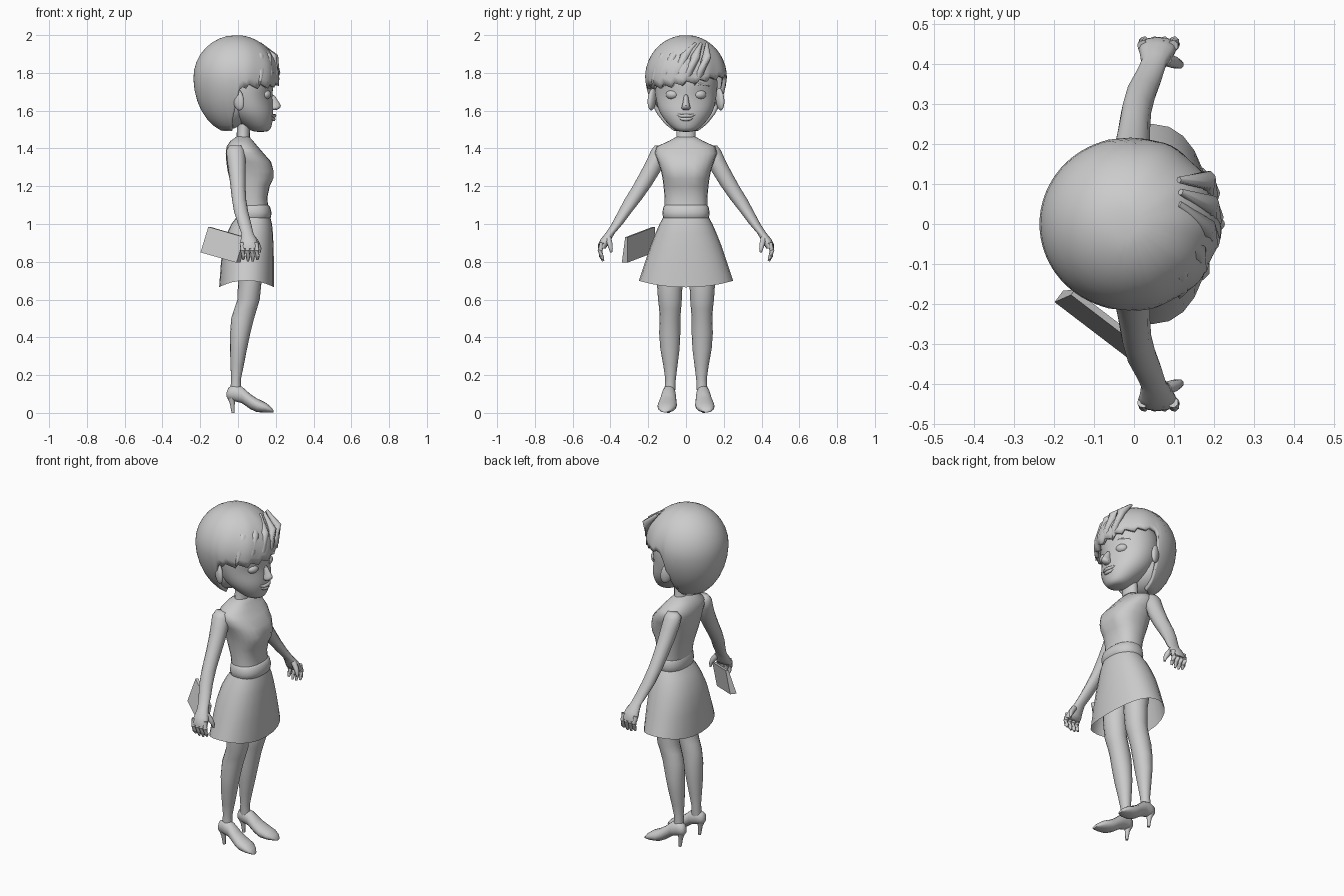
import bpy, bmesh, math
from mathutils import Vector, Matrix

cube = bpy.data.objects.get("Cube")
if cube:
    bpy.data.objects.remove(cube)

grey = bpy.data.materials.new("plain grey")
grey.use_nodes = True
grey.diffuse_color = (0.6, 0.6, 0.6, 1)
grey.node_tree.nodes["Principled BSDF"].inputs["Base Color"].default_value = (0.6, 0.6, 0.6, 1)


def finish(name, bm, angle=60, subsurf=0, thick=0):
    bmesh.ops.recalc_face_normals(bm, faces=bm.faces)
    mesh = bpy.data.meshes.new(name)
    bm.to_mesh(mesh)
    bm.free()
    mesh.materials.append(grey)
    ob = bpy.data.objects.new(name, mesh)
    bpy.context.collection.objects.link(ob)
    if thick:
        ob.modifiers.new("Thickness", 'SOLIDIFY').thickness = thick
    if subsurf:
        mod = ob.modifiers.new("Smooth", 'SUBSURF')
        mod.levels = mod.render_levels = subsurf
    bpy.ops.object.select_all(action='DESELECT')
    ob.select_set(True)
    bpy.context.view_layer.objects.active = ob
    bpy.ops.object.shade_smooth_by_angle(angle=math.radians(angle))
    return ob


def spow(v, p):
    return math.copysign(abs(v) ** p, v)


def bridge(bm, rings, caps=True):
    n = len(rings[0])
    for a, b in zip(rings, rings[1:]):
        for i in range(n):
            j = (i + 1) % n
            bm.faces.new((a[i], a[j], b[j], b[i]))
    if caps:
        bm.faces.new(rings[0])
        bm.faces.new(rings[-1])


def loft(name, sections, n=16, axis='z', side=1, power=1.0, caps=True, shift=None, **kw):
    """Sections are (level, low a, high a, low b, high b) across the axis."""
    bm = bmesh.new()
    rings = []
    for k, (h, a0, a1, b0, b1) in enumerate(sections):
        ring = []
        for i in range(n):
            t = math.tau * i / n
            a = (a0 + a1) / 2 + (a1 - a0) / 2 * spow(math.cos(t), power)
            b = (b0 + b1) / 2 + (b1 - b0) / 2 * spow(math.sin(t), power)
            p = Vector((a, b, h)) if axis == 'z' else Vector((h, a, b))
            if shift:
                p += shift(k, t)
            ring.append(bm.verts.new((p.x, p.y * side, p.z)))
        rings.append(ring)
    bridge(bm, rings, caps)
    return finish(name, bm, **kw)


def tube(name, path, n=8, side=1):
    """Round tapered limb along (x, y, z, radius) points."""
    bm = bmesh.new()
    pts = [Vector(p[:3]) for p in path]
    rings = []
    for k, p in enumerate(path):
        d = pts[min(k + 1, len(pts) - 1)] - pts[max(k - 1, 0)]
        q = d.to_track_quat('Z', 'Y')
        ring = []
        for i in range(n):
            t = math.tau * i / n
            v = pts[k] + q @ Vector((math.cos(t), math.sin(t), 0)) * p[3]
            ring.append(bm.verts.new((v.x, v.y * side, v.z)))
        rings.append(ring)
    bridge(bm, rings)
    return finish(name, bm)


def blob(name, centre, size, pitch=0, yaw=0):
    bm = bmesh.new()
    m = (Matrix.Translation(centre) @ Matrix.Rotation(yaw, 4, 'Z')
         @ Matrix.Rotation(pitch, 4, 'Y') @ Matrix.Diagonal((*size, 1)))
    bmesh.ops.create_uvsphere(bm, u_segments=14, v_segments=10, radius=1, matrix=m)
    return finish(name, bm)


def sym(rows):
    return [(z, x0, x1, -w, w) for z, x0, x1, w in rows]


# Head and face
def cheeks(k, t):
    dent = 0.012 if k in (5, 6) else 0
    return Vector((-dent * max(0, math.cos(t)) * abs(math.sin(2 * t)), 0, 0))


loft("head", sym([(1.487, .09, .15, .03), (1.497, .06, .172, .06), (1.525, .02, .18, .092),
                  (1.56, -.03, .187, .122), (1.60, -.07, .188, .146), (1.65, -.10, .186, .158),
                  (1.69, -.12, .184, .165), (1.75, -.13, .192, .17), (1.83, -.12, .18, .16),
                  (1.90, -.06, .11, .09)]), n=28, shift=cheeks, subsurf=1)
loft("nose", sym([(1.602, .17, .205, .016), (1.612, .17, .222, .026), (1.626, .16, .234, .022),
                  (1.65, .16, .212, .015), (1.69, .16, .192, .012)]), n=12, subsurf=1)
tube("upper_lip", [(.172, -.052, 1.582, .004), (.187, -.025, 1.572, .009), (.193, 0, 1.573, .01),
                   (.187, .025, 1.572, .009), (.172, .052, 1.582, .004)])
tube("lower_lip", [(.172, -.042, 1.567, .004), (.184, -.02, 1.556, .009), (.189, 0, 1.554, .010),
                   (.184, .02, 1.556, .009), (.172, .042, 1.567, .004)])
for s, tag in ((1, "left"), (-1, "right")):
    blob(tag + "_eyelid", (.15, .075 * s, 1.685), (.024, .034, .024), yaw=.4 * s)
    tube(tag + "_brow", [(.176, .03, 1.728, .004), (.166, .075, 1.742, .006), (.13, .125, 1.73, .003)], side=s)
    blob(tag + "_ear", (.0, .18 * s, 1.66), (.034, .018, .06), pitch=-.25, yaw=.5 * s)


# Hair: a cap whose lower edge has bangs, open sides and a long nape
def edge_angle(az):
    d = abs((az + math.pi) % math.tau - math.pi)
    nape = min(1, max(0, (math.degrees(d) - 84) / 20))
    sweep = 93 - 7 * math.sin(az - .5) if d < 1.5 else 98
    jag = 6 * (((az * 20 / math.tau) % 1) - .5)
    return math.radians((sweep + jag) * (1 - nape) + 160 * nape)


bm = bmesh.new()
cols, rows = 80, 14
rings = []
for r in range(1, rows + 1):
    ring = []
    for c in range(cols):
        az = math.tau * c / cols
        phi = edge_angle(az) * r / rows
        front = max(0, math.cos(az) + .3)
        ripple = 1 + .014 * front * math.sin(az * 10 + 3 * r / rows) * (r / rows)
        low = phi > math.pi / 2
        rad = math.sin(phi) * ripple
        rad_y = rad * (1 - .12 * max(0, -math.cos(phi)))
        z = 1.775 + (.30 if low else .225) * math.cos(phi)
        ring.append(bm.verts.new((-.01 + .226 * rad * math.cos(az), .217 * rad_y * math.sin(az), z)))
    rings.append(ring)
bridge(bm, rings, caps=False)
bm.faces.new(rings[0])
finish("hair", bm, thick=-.02)
blob("nape_hair", (-.055, 0, 1.63), (.12, .15, .13))

# Sweeping locks on the fringe and crown
for i, y in enumerate((-.17, -.12, -.06, 0, .06)):
    x = -.01 + .222 * math.sqrt(1 - (y / .217) ** 2)
    tube("fringe_lock_%d" % i, [(x * .55, y * .5 + .08, 1.955, .008), (x * .9, y + .05, 1.885, .024),
                                (x - .01, y + .015, 1.80, .022), (x - .014, y - .015, 1.735, .002)])

# Neck, torso and skirt
loft("neck", sym([(1.40, -.03, .08, .07), (1.445, -.008, .062, .052), (1.53, -.005, .065, .05)]))


def bust(k, t):
    centre_dip = .014 if k in (5, 6) and math.cos(t) > .97 else 0
    return Vector((-centre_dip, 0, 0))


loft("top", sym([(1.462, -.008, .06, .05), (1.44, -.04, .08, .09), (1.41, -.06, .105, .155),
                 (1.375, -.065, .135, .165), (1.33, -.062, .175, .148), (1.28, -.055, .192, .132),
                 (1.24, -.045, .19, .124), (1.20, -.03, .168, .119), (1.14, -.012, .155, .113),
                 (1.09, -.005, .16, .113)]), n=24, power=.85, shift=bust)
loft("waistband", sym([(1.105, .0, .155, .108), (1.09, -.008, .17, .12), (1.06, -.012, .178, .125),
                       (1.035, -.01, .174, .122), (1.025, -.005, .165, .115)]), n=24, power=.85)


def hem(k, t):
    return Vector((0, 0, -.035 * math.cos(t) ** 2 if k == 5 else 0))


loft("skirt", sym([(1.04, -.005, .17, .118), (1.0, -.035, .18, .14), (.95, -.06, .185, .162),
                   (.88, -.08, .188, .19), (.80, -.09, .19, .216), (.70, -.10, .19, .25)]),
     n=24, power=.9, caps=False, shift=hem)

# Limbs, mirrored
for s, tag in ((1, "left"), (-1, "right")):
    loft(tag + "_arm", [(1.415, -.045, .02, .12, .165), (1.39, -.062, .035, .10, .185),
                        (1.34, -.058, .04, .11, .207), (1.28, -.05, .04, .135, .238),
                        (1.20, -.04, .04, .185, .282), (1.13, -.032, .043, .235, .325),
                        (1.06, -.02, .055, .29, .362), (1.0, .0, .07, .335, .394),
                        (.95, .018, .082, .378, .427), (.92, .015, .098, .395, .452),
                        (.89, .01, .108, .412, .466), (.87, .012, .108, .425, .467)], side=s, n=12)
    for i in range(4):
        x = .022 + .025 * i
        tip = .812 if i in (0, 3) else .803
        tube("%s_finger_%d" % (tag, i + 1), [(x, .445, .90, .014), (x + .003, .455, .86, .0135),
             (x + .006, .448, .83, .012), (x + .006, .438, tip, .006)], side=s)
    tube(tag + "_thumb", [(.08, .41, .925, .016), (.102, .403, .895, .015), (.114, .398, .87, .011),
                          (.115, .396, .85, .006)], side=s)
    loft(tag + "_leg", [(.92, -.04, .13, .01, .16), (.70, -.0, .125, .018, .155),
                        (.60, -.003, .115, .022, .148), (.55, -.02, .10, .026, .142),
                        (.50, -.036, .085, .03, .14), (.42, -.042, .065, .03, .142),
                        (.34, -.042, .048, .034, .136), (.25, -.04, .03, .045, .12),
                        (.18, -.036, .016, .054, .11), (.13, -.04, .016, .056, .112),
                        (.09, -.035, .02, .06, .115)], side=s)
    loft(tag + "_shoe", [(-.06, .08, .105, .085, .11), (-.05, .066, .118, .07, .135),
                         (-.02, .056, .124, .062, .15), (.02, .054, .128, .052, .14),
                         (.065, .05, .14, .02, .10), (.10, .048, .15, .004, .077),
                         (.145, .055, .15, .002, .055), (.172, .075, .14, .002, .034),
                         (.188, .095, .125, .002, .014)], side=s, axis='x')
    tube(tag + "_heel", [(-.035, .092, .09, .025), (-.03, .092, .05, .013), (-.026, .092, 0, .008)], side=s)

# Clutch bag held in the right hand: a slab narrowing to its top edge
bm = bmesh.new()
along, down, out = Vector((.19, -.145, -.055)), Vector((-.035, -.01, -.135)), Vector((.6, .8, 0))
for u in (-.5, .5):
    for v in (-.5, .5):
        for w in (-1, 1):
            bm.verts.new(Vector((-.075, -.248, .89)) + along * u + down * v + out * w * (.013 + .01 * v))
bmesh.ops.convex_hull(bm, input=bm.verts)
finish("clutch_bag", bm, angle=30)
